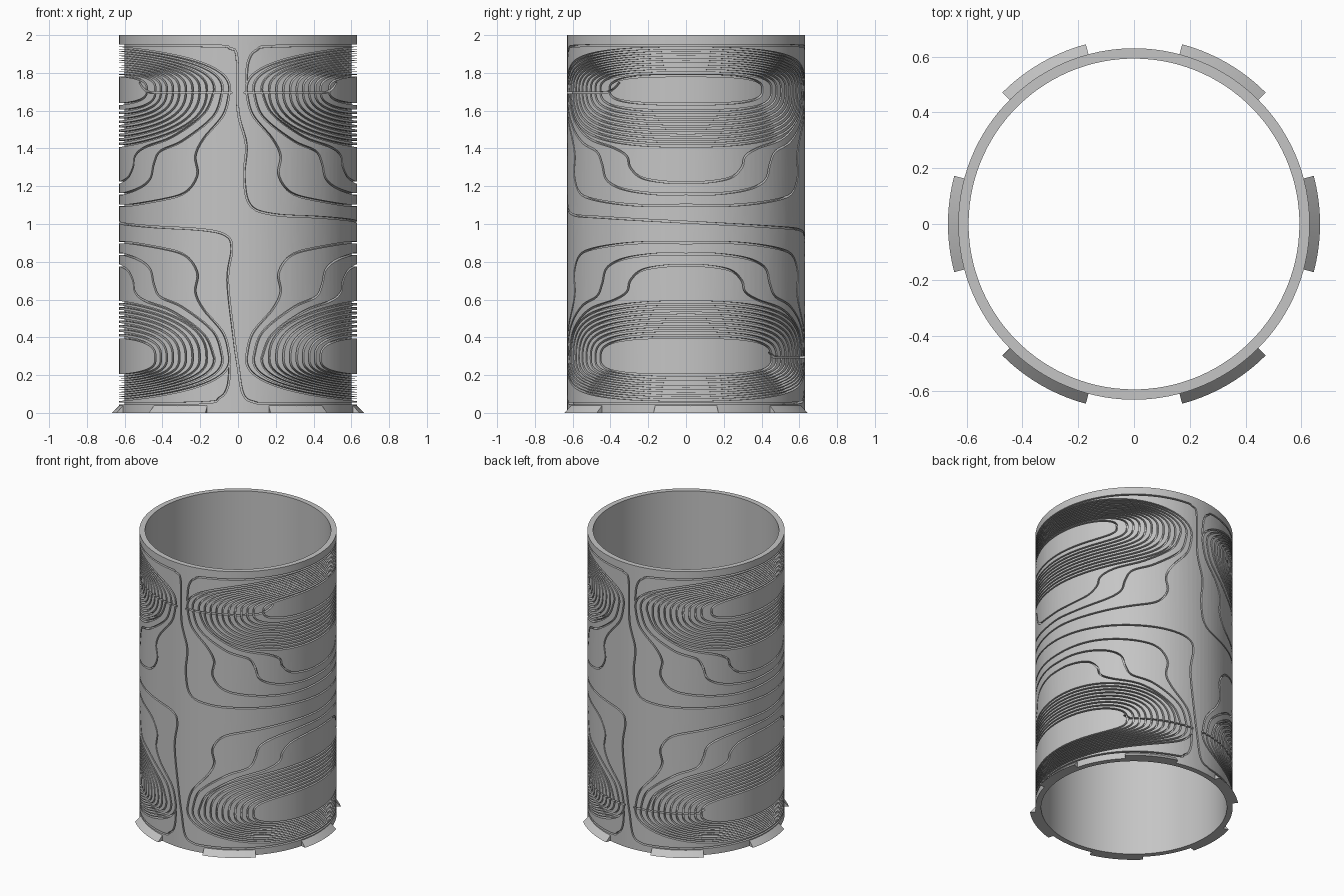
import bpy
import bmesh
from math import pi, sin, cos, radians, floor
from mathutils import Vector
from mathutils.bvhtree import BVHTree
from mathutils.geometry import delaunay_2d_cdt

OUTER, FLOOR, INNER, HEIGHT = 0.63, 0.602, 0.593, 2.0
HALF_GROOVE = 0.005
SIDES = 120
STEP = 2 * pi / SIDES * OUTER
START = radians(-180.7) * OUTER
EYE = 1.71

if "Cube" in bpy.data.objects:
    bpy.data.objects.remove(bpy.data.objects["Cube"], do_unlink=True)

grey = bpy.data.materials.new("plain grey")
grey.use_nodes = True
colour = (0.56, 0.56, 0.56, 1)
grey.diffuse_color = colour
grey.node_tree.nodes["Principled BSDF"].inputs["Base Color"].default_value = colour


def finish(name, bm, angle):
    mesh = bpy.data.meshes.new(name)
    bm.to_mesh(mesh)
    bm.free()
    mesh.materials.append(grey)
    ob = bpy.data.objects.new(name, mesh)
    bpy.context.collection.objects.link(ob)
    bpy.ops.object.select_all(action='DESELECT')
    ob.select_set(True)
    bpy.context.view_layer.objects.active = ob
    bpy.ops.object.shade_smooth_by_angle(angle=radians(angle))


def spline(pts, n=6):
    """Smooth path through (degrees, height) points."""
    p = [Vector(q) for q in pts]
    p = [p[0]] + p + [p[-1]]
    out = []
    for a, b, c, d in zip(p, p[1:], p[2:], p[3:]):
        for i in range(n):
            t = i / n
            out.append(0.5 * (2 * b + (c - a) * t + (2 * a - 5 * b + 4 * c - d) * t * t
                              + (3 * b - a - 3 * c + d) * t ** 3))
    return out + [p[-1]]


def quarter(width, rise, power, n=18):
    """Rounded quarter loop from its side end to its middle."""
    pts = []
    for i in range(n + 1):
        a = pi / 2 * i / n
        pts.append(Vector((width * cos(a) ** (2 / power) if i < n else 0,
                           EYE + rise * sin(a) ** (2 / power))))
    return pts


def closed(upper, lower):
    """Join an upper and lower quarter and their mirror images into a ring."""
    half = upper[::-1] + lower[1:]
    return half + [Vector((-p.x, p.y)) for p in half[-2::-1]]


# Groove paths around one winding centre, in degrees and height
rings = [closed(quarter(40, 0.075, 3), quarter(40, -0.075, 3))]
for i in range(9):
    w, power = 46 + 3.6 * i, 3 - 0.07 * i
    rings.append(closed(quarter(w, 0.09 + 0.012 * i, power),
                        quarter(w, -0.11 - 0.0235 * i, power)))
shoulders = [
    [(78.5, EYE), (73, 1.58), (56, 1.46), (38, 1.405), (30, 1.36), (28, 1.3),
     (22, 1.245), (10, 1.222), (0, 1.22)],
    [(82.5, EYE), (78, 1.57), (62, 1.44), (49, 1.385), (45, 1.32), (42, 1.235),
     (32, 1.185), (15, 1.16), (0, 1.16)],
    [(86, EYE), (83, 1.58), (73, 1.45), (69, 1.36), (70, 1.26), (64, 1.17),
     (51, 1.13), (25, 1.1), (0, 1.1)]]
for i, pts in enumerate(shoulders):
    rings.append(closed(quarter(pts[0][0], 0.198 + 0.012 * i, 2.4), spline(pts)))

paths = []
for centre in (-180, 0, 180):
    for i, ring in enumerate(rings):
        paths.append([Vector((p.x + centre, p.y)) for p in ring])
        if i:
            paths.append([Vector((p.x + centre, HEIGHT - p.y)) for p in ring])

# Long link groove winding from the top of one side to the bottom
link = spline([(-266, 1.75), (-265, 1.86), (-261, 1.92), (-250, 1.942), (-180, 1.945),
               (-105, 1.943), (-94, 1.93), (-90.5, 1.88), (-90, 1.6), (-86, 1.42),
               (-87, 1.25), (-84, 1.1), (-72, 1.05), (-45, 1.035), (0, 1.01),
               (45, 0.985), (72, 0.97), (84, 0.94), (87, 0.87), (85, 0.7), (88, 0.4),
               (90, 0.25), (92.5, 0.1), (98, 0.057), (110, 0.05), (180, 0.05),
               (250, 0.053), (261, 0.08), (265, 0.14), (266, 0.25)])
for turn in range(-540, 541, 180):
    paths.append([Vector((p.x + turn, p.y)) for p in link])

# Lead grooves from the winding eyes to the seams
for side in (-1, 1):
    for base, pts in ((-90, [(56, 1.75), (53, 1.72), (49, 1.7), (42, 1.695), (3, 1.695)]),
                      (90, [(46, 0.32), (43, 0.305), (40, 0.295), (3, 0.295)])):
        paths.append(spline([(base + side * a, z) for a, z in pts]))

# Flat layout: facet lines plus groove strips
verts, edges, strips = [], [], []
for k in range(-6, SIDES + 7):
    n = len(verts)
    verts += [Vector((START + k * STEP, 0)), Vector((START + k * STEP, HEIGHT))]
    edges.append((n, n + 1))
for path in paths:
    pts = [Vector((radians(p.x) * OUTER, p.y)) for p in path]
    pts = [p for i, p in enumerate(pts) if i == 0 or (p - pts[i - 1]).length > 1e-4]
    loop = (pts[0] - pts[-1]).length < 1e-3
    if loop:
        pts.pop()
    count = len(pts)
    sides = []
    for i, p in enumerate(pts):
        a = pts[i - 1] if loop or i else p
        b = pts[(i + 1) % count] if loop or i < count - 1 else p
        d = (b - a).normalized()
        off = Vector((-d.y, d.x)) * HALF_GROOVE
        sides.append((p - off, p + off))
    made = {}
    for i in range(count if loop else count - 1):
        j = (i + 1) % count
        if abs(pts[i].x + pts[j].x) / 2 > radians(192) * OUTER:
            continue
        for m in (i, j):
            if m not in made:
                made[m] = len(verts)
                verts += list(sides[m])
        quad = (made[i], made[j], made[j] + 1, made[i] + 1)
        strips.append(quad)
        edges += zip(quad, quad[1:] + quad[:1])

flat, _, tris, _, _, _ = delaunay_2d_cdt(verts, edges, [], 0, 1e-6, False)
groove_map = BVHTree.FromPolygons([v.to_3d() for v in verts], strips)

# Wrap the layout round the tube, sinking the groove faces
bm = bmesh.new()
cache = {}


def wrapped(i, sunk):
    if (i, sunk) not in cache:
        r = FLOOR if sunk else OUTER
        f = (flat[i].x - START) / STEP
        k = floor(f)
        a, b = ((START + m * STEP) / OUTER for m in (k, k + 1))
        p = Vector((cos(a), sin(a), 0)).lerp(Vector((cos(b), sin(b), 0)), f - k) * r
        p.z = flat[i].y
        cache[i, sunk] = bm.verts.new(p)
    return cache[i, sunk]


sides_of = {}
for tri in tris:
    mid = (flat[tri[0]] + flat[tri[1]] + flat[tri[2]]) / 3
    if not START < mid.x < START + SIDES * STEP:
        continue
    hit = groove_map.ray_cast(Vector((mid.x, mid.y, 1)), Vector((0, 0, -1)))
    sunk = hit[0] is not None
    bm.faces.new([wrapped(i, sunk) for i in tri])
    for a, b in zip(tri, tri[1:] + tri[:1]):
        sides_of[a, b] = sunk
for (a, b), sunk in sides_of.items():
    if sunk and sides_of.get((b, a)) is False:
        bm.faces.new([wrapped(b, True), wrapped(a, True), wrapped(a, False), wrapped(b, False)])
bmesh.ops.remove_doubles(bm, verts=bm.verts[:], dist=1e-5)

# Rims and bore
rims = [e for e in bm.edges if e.is_boundary
        and (all(v.co.z < 1e-4 for v in e.verts) or all(v.co.z > HEIGHT - 1e-4 for v in e.verts))]
new = bmesh.ops.extrude_edge_only(bm, edges=rims)["geom"]
for v in (g for g in new if isinstance(g, bmesh.types.BMVert)):
    v.co.x *= INNER / OUTER
    v.co.y *= INNER / OUTER
bore = [g for g in new if isinstance(g, bmesh.types.BMEdge) and g.is_boundary]
bmesh.ops.bridge_loops(bm, edges=bore)
bmesh.ops.recalc_face_normals(bm, faces=bm.faces[:])
finish("grooved_tube", bm, 30)

# Six wedge feet around the base
for n in range(6):
    bm = bmesh.new()
    rows = []
    for i in range(11):
        a = radians(60 * n - 15 + 3 * i)
        rows.append([bm.verts.new((r * cos(a), r * sin(a), z))
                     for r, z in ((0.626, 0), (0.667, 0), (0.628, 0.04))])
    for p, q in zip(rows, rows[1:]):
        for i in range(3):
            j = (i + 1) % 3
            bm.faces.new((p[i], q[i], q[j], p[j]))
    bm.faces.new(rows[0])
    bm.faces.new(rows[-1][::-1])
    bmesh.ops.recalc_face_normals(bm, faces=bm.faces[:])
    finish("foot_%d" % (n + 1), bm, 30)
